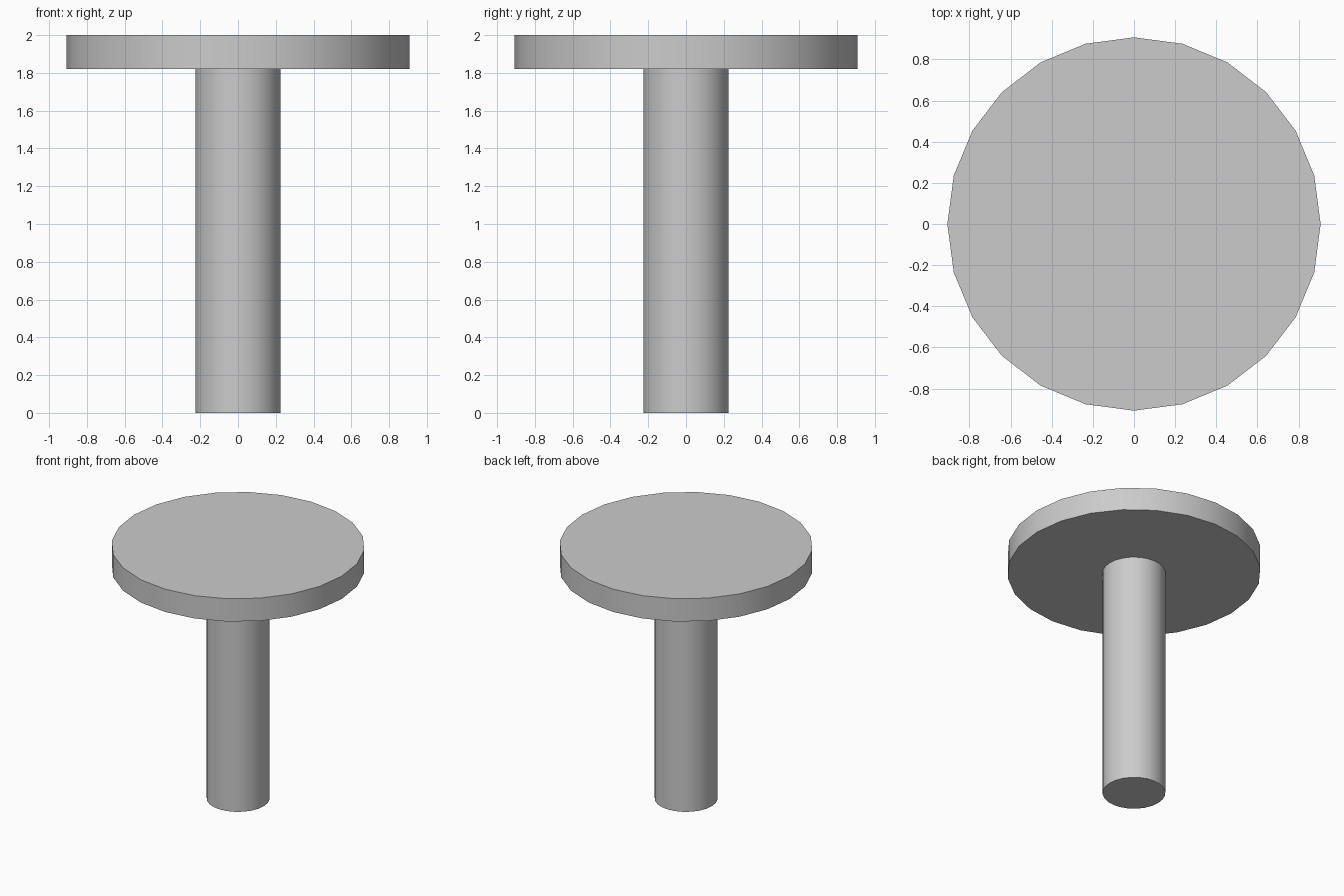
import bpy
import math

if "Cube" in bpy.data.objects:
    bpy.data.objects.remove(bpy.data.objects["Cube"])


def cylinder(name, radius, z0, z1, sides):
    # Upright cylinder with a vertex on each axis, smooth sides and sharp rims
    bpy.ops.mesh.primitive_cylinder_add(
        vertices=sides, radius=radius, depth=z1 - z0,
        location=(0, 0, (z0 + z1) / 2))
    obj = bpy.context.object
    obj.name = name
    bpy.ops.object.shade_smooth_by_angle(angle=math.radians(30))
    return obj


# Round stem standing on the ground
cylinder("stem", 0.225, 0.0, 1.82, 24)

# Flat disc on top
cylinder("disc_top", 0.907, 1.82, 2.0, 24)
